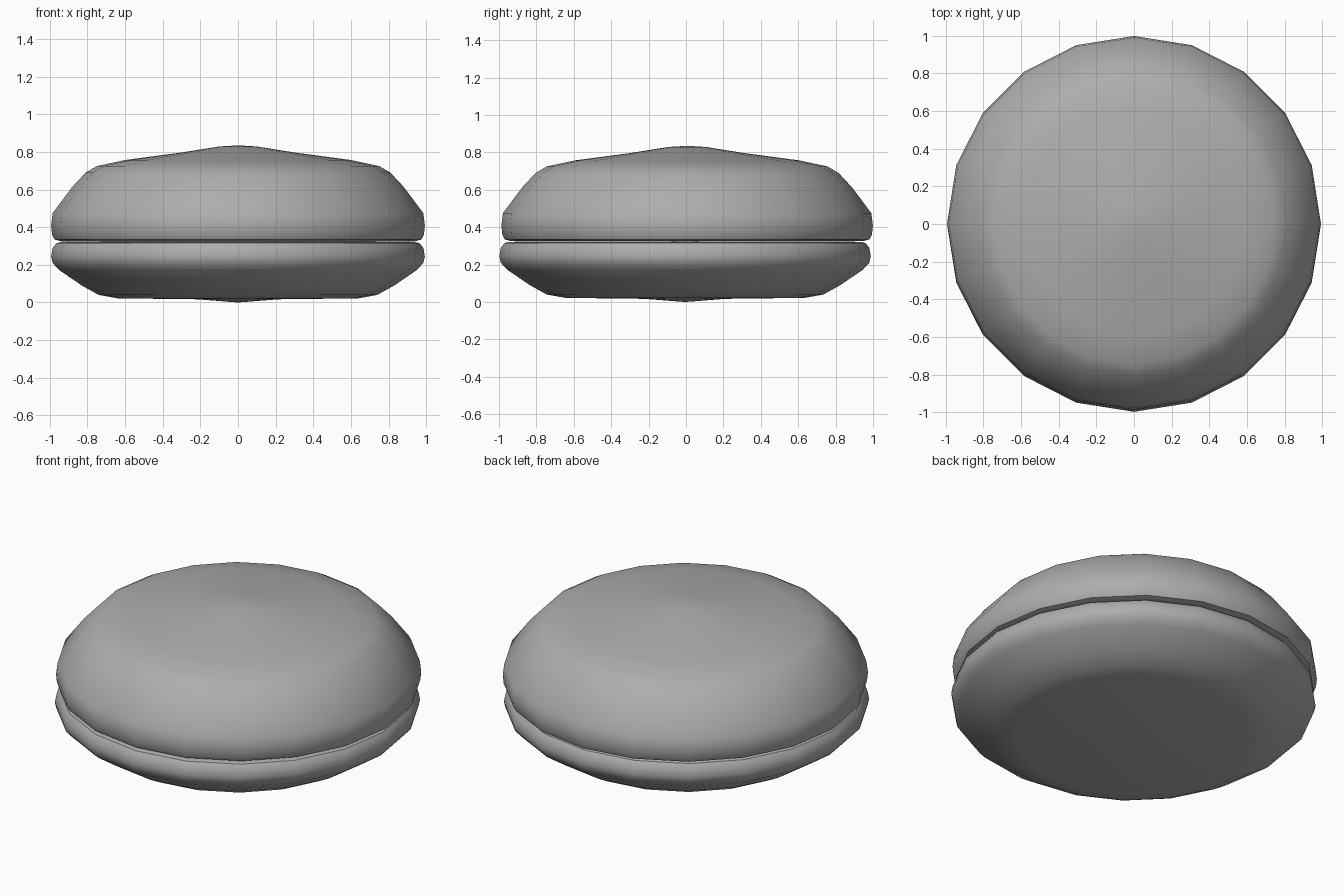
import bpy
import bmesh
from math import cos, sin, pi, radians

SIDES = 20

cube = bpy.data.objects.get("Cube")
if cube:
    bpy.data.objects.remove(cube, do_unlink=True)

grey = bpy.data.materials.new("plain grey")
grey.use_nodes = True
colour = (0.42, 0.42, 0.42, 1)
grey.diffuse_color = colour
grey.node_tree.nodes["Principled BSDF"].inputs["Base Color"].default_value = colour


def lathe(name, profile, y_shift):
    """Spin a (radius, height) profile, listed bottom to top, into a closed solid."""
    bm = bmesh.new()
    rings = []
    for r, z in profile:
        count = SIDES if r else 1
        rings.append([bm.verts.new((r * sin(2 * pi * i / SIDES),
                                    r * cos(2 * pi * i / SIDES), z))
                      for i in range(count)])
    for low, high in zip(rings, rings[1:]):
        for i in range(SIDES):
            j = (i + 1) % SIDES
            corners = [low[i % len(low)], low[j % len(low)],
                       high[j % len(high)], high[i % len(high)]]
            bm.faces.new(list(dict.fromkeys(corners)))
    bmesh.ops.recalc_face_normals(bm, faces=bm.faces)
    mesh = bpy.data.meshes.new(name)
    bm.to_mesh(mesh)
    bm.free()
    mesh.materials.append(grey)
    obj = bpy.data.objects.new(name, mesh)
    obj.location.y = y_shift
    bpy.context.collection.objects.link(obj)
    bpy.ops.object.select_all(action="DESELECT")
    obj.select_set(True)
    bpy.context.view_layer.objects.active = obj
    bpy.ops.object.shade_smooth_by_angle(angle=radians(30))
    return obj


# Domed upper half with a rounded rim and a soft peak
lathe("upper_shell", [
    (0, 0.33), (0.94, 0.325), (0.975, 0.335), (0.988, 0.36), (0.993, 0.41),
    (0.985, 0.475), (0.88, 0.615), (0.81, 0.69), (0.75, 0.725),
    (0.6, 0.757), (0.3, 0.797), (0.1, 0.829), (0, 0.835)], 0.006)

# Shallow lower half with a bulging rim and a nearly flat base
lathe("lower_shell", [
    (0, 0), (0.22, 0.017), (0.64, 0.022), (0.74, 0.04), (0.83, 0.09),
    (0.95, 0.172), (0.985, 0.21), (0.993, 0.245), (0.985, 0.29),
    (0.965, 0.315), (0.94, 0.322), (0, 0.325)], -0.005)
